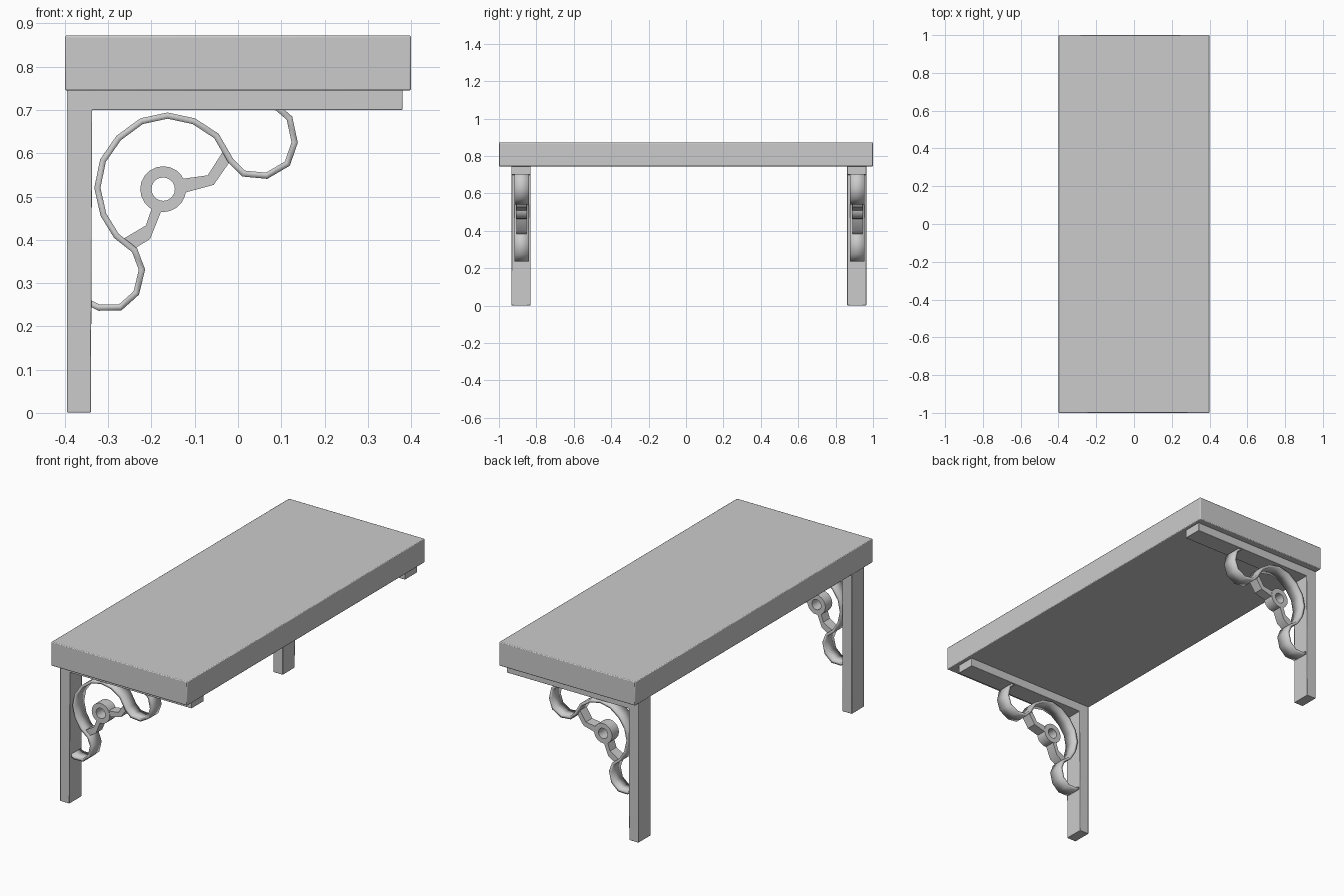
import bpy, bmesh, math
from mathutils import Vector

if "Cube" in bpy.data.objects:
    bpy.data.objects.remove(bpy.data.objects["Cube"])


def finish(name, bm, bevel=0.0, thickness=0.0, angle=40):
    bmesh.ops.recalc_face_normals(bm, faces=bm.faces)
    mesh = bpy.data.meshes.new(name)
    bm.to_mesh(mesh)
    bm.free()
    ob = bpy.data.objects.new(name, mesh)
    bpy.context.collection.objects.link(ob)
    if thickness:
        mod = ob.modifiers.new("Thickness", 'SOLIDIFY')
        mod.thickness, mod.offset, mod.use_even_offset = thickness, 0, True
    if bevel:
        mod = ob.modifiers.new("Bevel", 'BEVEL')
        mod.width, mod.segments = bevel, 2
    bpy.ops.object.select_all(action='DESELECT')
    ob.select_set(True)
    bpy.context.view_layer.objects.active = ob
    bpy.ops.object.shade_smooth_by_angle(angle=math.radians(angle))
    return ob


def prism(name, profile, y, depth, bevel=0.0):
    """Closed x-z profile, extruded along y around the given centre."""
    bm = bmesh.new()
    face = bm.faces.new([bm.verts.new((x, y - depth / 2, z)) for x, z in profile])
    ext = bmesh.ops.extrude_face_region(bm, geom=[face])
    verts = [v for v in ext["geom"] if isinstance(v, bmesh.types.BMVert)]
    bmesh.ops.translate(bm, verts=verts, vec=(0, depth, 0))
    return finish(name, bm, bevel)


def ribbon(name, path, y, width, thickness):
    """Open x-z path turned into a flat iron strip."""
    bm = bmesh.new()
    rows = [[bm.verts.new((x, y + s * width / 2, z)) for s in (-1, 1)] for x, z in path]
    for a, b in zip(rows, rows[1:]):
        bm.faces.new((a[0], a[1], b[1], b[0]))
    return finish(name, bm, thickness=thickness)


def ring(name, cx, cz, y, r_in, r_out, depth, n=20):
    """Square-section ring with its axis along y."""
    bm = bmesh.new()
    section = [(r_in, -depth / 2), (r_out, -depth / 2), (r_out, depth / 2), (r_in, depth / 2)]
    loops = []
    for i in range(n):
        a = 2 * math.pi * i / n
        loops.append([bm.verts.new((cx + r * math.cos(a), y + d, cz + r * math.sin(a)))
                      for r, d in section])
    for i in range(n):
        p, q = loops[i], loops[(i + 1) % n]
        for j in range(4):
            k = (j + 1) % 4
            bm.faces.new((p[j], p[k], q[k], q[j]))
    return finish(name, bm)


def box(x0, x1, z0, z1):
    return [(x0, z0), (x1, z0), (x1, z1), (x0, z1)]


SCROLL = [(0.085, 0.71), (0.096, 0.701), (0.119, 0.681), (0.131, 0.625), (0.114, 0.576),
          (0.066, 0.548), (0.013, 0.553), (-0.017, 0.583), (-0.05, 0.64),
          (-0.102, 0.674), (-0.163, 0.687), (-0.223, 0.674), (-0.276, 0.635),
          (-0.312, 0.583), (-0.325, 0.52), (-0.311, 0.458), (-0.281, 0.409),
          (-0.239, 0.376), (-0.222, 0.331), (-0.235, 0.277), (-0.272, 0.244),
          (-0.321, 0.243), (-0.345, 0.255)]
ARM_UP = [(-0.135, 0.54), (-0.07, 0.549), (-0.036, 0.602), (-0.018, 0.582),
          (-0.056, 0.527), (-0.13, 0.507)]
ARM_DOWN = [(-0.195, 0.485), (-0.213, 0.433), (-0.267, 0.401), (-0.243, 0.377),
            (-0.203, 0.402), (-0.171, 0.482)]

# Tabletop
prism("tabletop", box(-0.4, 0.4, 0.745, 0.872), 0, 2.0, bevel=0.004)

# Two brackets: post and rail, scroll strip, ring and its two connectors
for side, y in (("front", -0.882), ("back", 0.913)):
    prism(side + "_leg_and_rail",
          [(-0.395, 0.001), (-0.34, 0.001), (-0.337, 0.70), (0.38, 0.70), (0.38, 0.746), (-0.395, 0.746)],
          y, 0.102, bevel=0.002)
    ribbon(side + "_scroll", SCROLL, y + 0.003, 0.078, 0.014)
    ring(side + "_ring", -0.173, 0.517, y + 0.003, 0.027, 0.053, 0.058)
    prism(side + "_upper_connector", ARM_UP, y + 0.003, 0.054)
    prism(side + "_lower_connector", ARM_DOWN, y + 0.003, 0.054)
